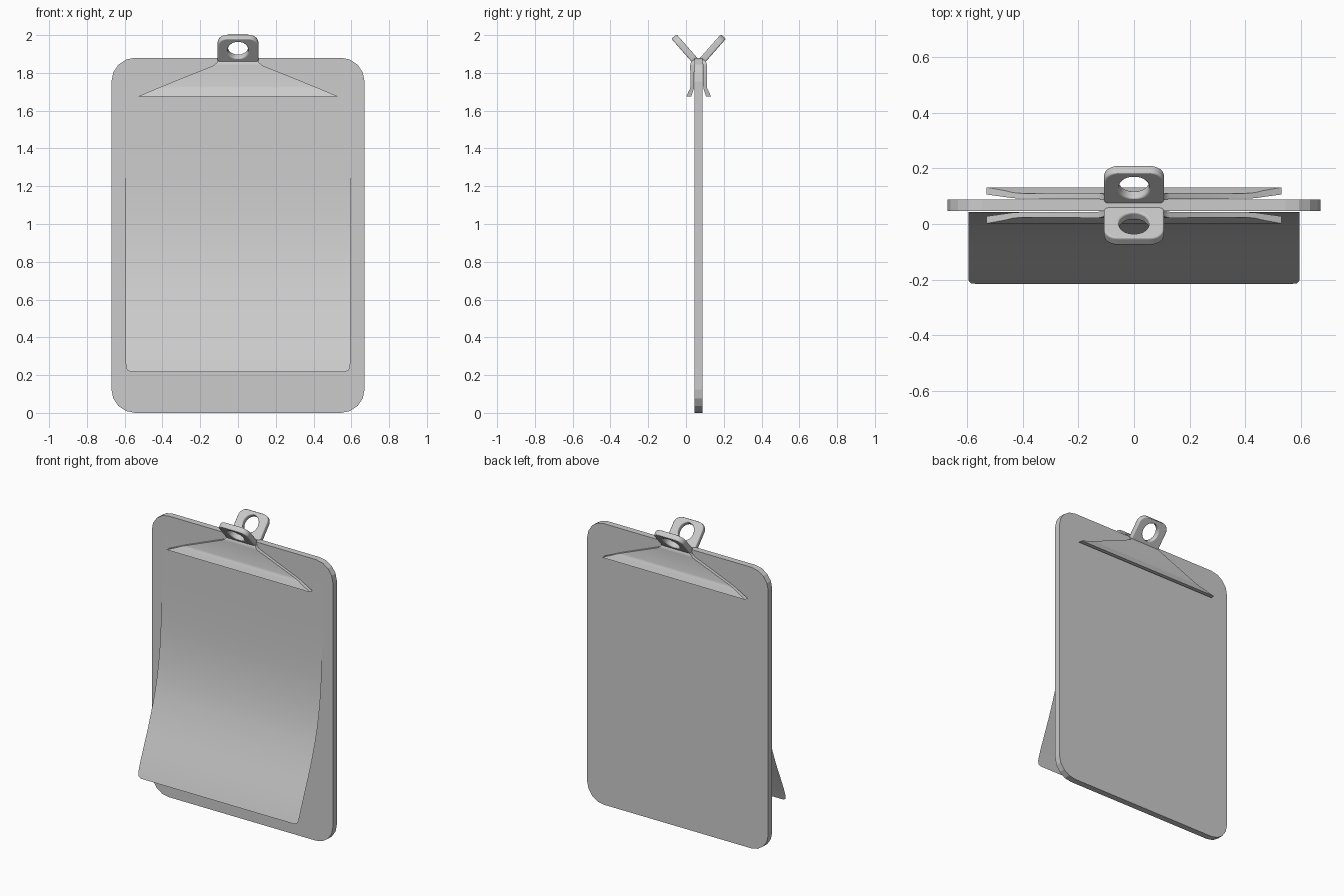
import bpy, bmesh
from math import pi, cos, sin, radians
from mathutils import Matrix

if "Cube" in bpy.data.objects:
    bpy.data.objects.remove(bpy.data.objects["Cube"])

CY = 0.067  # mid-plane of the board and clip


def make_object(name, bm, angle=None):
    bmesh.ops.recalc_face_normals(bm, faces=bm.faces)
    me = bpy.data.meshes.new(name)
    bm.to_mesh(me)
    bm.free()
    ob = bpy.data.objects.new(name, me)
    bpy.context.collection.objects.link(ob)
    if angle:
        bpy.ops.object.select_all(action='DESELECT')
        bpy.context.view_layer.objects.active = ob
        ob.select_set(True)
        bpy.ops.object.shade_smooth_by_angle(angle=radians(angle))
    return ob


def rounded_rect(half, v0, v1, r_top, r_bottom, n):
    """Outline from four corner arcs of n points, counter-clockwise from the right."""
    pts = []
    for q, (sx, top) in enumerate([(1, 1), (-1, 1), (-1, 0), (1, 0)]):
        r = r_top if top else r_bottom
        cx, cv = sx * (half - r), (v1 - r if top else v0 + r)
        for i in range(n):
            a = (q + i / (n - 1)) * pi / 2
            pts.append((cx + r * cos(a), cv + r * sin(a)))
    return pts


def board():
    bm = bmesh.new()
    outline = rounded_rect(0.67, 0, 1.88, 0.125, 0.125, 5)
    f = bm.faces.new([bm.verts.new((x, 0.046, z)) for x, z in outline])
    ext = bmesh.ops.extrude_face_region(bm, geom=[f])
    bmesh.ops.translate(bm, vec=(0, 0.042, 0),
                        verts=[g for g in ext['geom'] if isinstance(g, bmesh.types.BMVert)])
    make_object("board", bm)


def paper():
    # single sheet: (z, y, half width), lifting away from the board at the bottom
    rows = [(1.78, .043, .595), (1.4, .042, .595), (1.2, .037, .595), (1.1, .032, .595),
            (1.0, .024, .595), (.9, .010, .595), (.8, -.008, .595), (.7, -.034, .595),
            (.6, -.067, .595), (.5, -.104, .595), (.41, -.142, .595), (.3, -.187, .595),
            (.245, -.206, .594), (.225, -.213, .586), (.217, -.2155, .566)]
    bm = bmesh.new()
    prev = None
    for z, y, h in rows:
        cur = [bm.verts.new((-h, y, z)), bm.verts.new((h, y, z))]
        if prev:
            bm.faces.new((prev[0], cur[0], cur[1], prev[1]))
        prev = cur
    make_object("paper", bm, 30)


def clip_jaw(name, turn):
    # rows: z, outer y, inner y, half width
    rows = [(1.868, .036, .055, .106), (1.855, .026, .047, .110), (1.84, .022, .044, .128),
            (1.73, .024, .043, .40), (1.715, .021, .041, .436), (1.703, .014, .037, .464),
            (1.675, .002, .028, .53)]
    bm = bmesh.new()
    prev = None
    for z, yo, yi, h in rows:
        cur = [bm.verts.new(p) for p in ((-h, yo, z), (h, yo, z), (h, yi, z), (-h, yi, z))]
        if prev:
            for i in range(4):
                j = (i + 1) % 4
                bm.faces.new((prev[i], prev[j], cur[j], cur[i]))
        else:
            bm.faces.new(cur)
        prev = cur
    bm.faces.new(prev)
    bm.transform(turn)
    make_object(name, bm, 35)


def clip_handle(name, turn):
    # tilted tab with a round hole
    outer = rounded_rect(0.108, 0, 0.172, 0.05, 0.02, 8)
    n = len(outer)
    hole = [(0.054 * cos((i + .5) * 2 * pi / n), 0.09 + 0.057 * sin((i + .5) * 2 * pi / n))
            for i in range(n)]
    bm = bmesh.new()
    rings = [[bm.verts.new((u, v, w)) for u, v in ring]
             for ring, w in ((outer, .018), (hole, .018), (hole, -.018), (outer, -.018))]
    for k in range(4):
        a, b = rings[k], rings[(k + 1) % 4]
        for i in range(n):
            j = (i + 1) % n
            bm.faces.new((a[i], a[j], b[j], b[i]))
    place = Matrix.Translation((0, 0.05, 1.863)) @ Matrix.Rotation(radians(131.3), 4, 'X')
    bm.transform(turn @ place)
    ob = make_object(name, bm, 40)
    bev = ob.modifiers.new("soft_edges", 'BEVEL')
    bev.width, bev.segments = 0.007, 3
    bev.limit_method, bev.angle_limit = 'ANGLE', radians(60)
    bev.use_clamp_overlap = False


board()
paper()
# the back half of the clip is the front half turned around the board's mid-plane
about = Matrix.Translation((0, CY, 0))
for side, ang in (("front", 0), ("back", pi)):
    turn = about @ Matrix.Rotation(ang, 4, 'Z') @ about.inverted()
    clip_jaw(side + "_clip_jaw", turn)
    clip_handle(side + "_clip_handle", turn)
